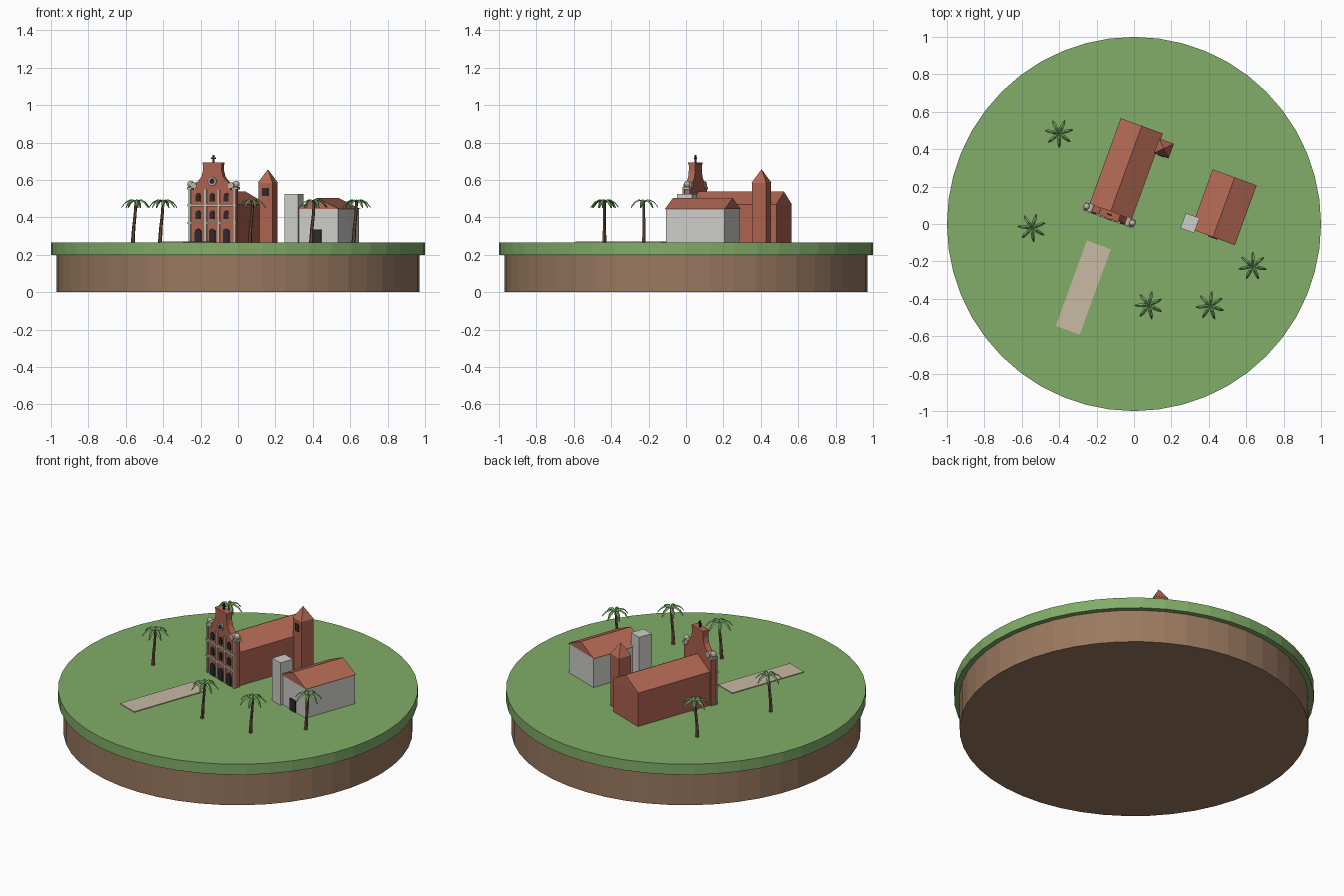
import bpy, bmesh, math
from mathutils import Matrix, Vector

if "Cube" in bpy.data.objects:
    bpy.data.objects.remove(bpy.data.objects["Cube"])

GROUND = 0.265
TURN = math.radians(-20)


def material(name, r, g, b):
    m = bpy.data.materials.new(name)
    m.use_nodes = True
    m.diffuse_color = (r, g, b, 1)
    m.node_tree.nodes["Principled BSDF"].inputs["Base Color"].default_value = (r, g, b, 1)
    return m


grass = material("grass green", 0.22, 0.42, 0.14)
soil = material("soil brown", 0.32, 0.19, 0.115)
brick = material("red brick", 0.42, 0.125, 0.078)
tile = material("roof tile", 0.45, 0.14, 0.09)
plaster = material("pale plaster", 0.61, 0.61, 0.58)
sand = material("sand path", 0.58, 0.49, 0.37)
trim = material("stone trim", 0.52, 0.47, 0.37)
bark = material("palm bark", 0.16, 0.085, 0.05)
leaf = material("palm leaf", 0.18, 0.40, 0.13)
dark = material("dark opening", 0.025, 0.023, 0.027)


def frame(x, y):
    return Matrix.Translation((x, y, GROUND)) @ Matrix.Rotation(TURN, 4, "Z")


def finish(name, bm, mat, place=Matrix()):
    bmesh.ops.recalc_face_normals(bm, faces=bm.faces)
    me = bpy.data.meshes.new(name)
    bm.to_mesh(me)
    bm.free()
    me.materials.append(mat)
    ob = bpy.data.objects.new(name, me)
    ob.matrix_world = place
    bpy.context.collection.objects.link(ob)
    return ob


def prism(name, outline, y0, y1, mat, place):
    """Extrude an x-z outline from depth y0 to y1."""
    bm = bmesh.new()
    face = bm.faces.new([bm.verts.new((x, y0, z)) for x, z in outline])
    new = bmesh.ops.extrude_face_region(bm, geom=[face])["geom"]
    for v in new:
        if isinstance(v, bmesh.types.BMVert):
            v.co.y = y1
    return finish(name, bm, mat, place)


def box(name, x, y0, y1, z0, z1, width, mat, place):
    h = width / 2
    return prism(name, [(x - h, z0), (x + h, z0), (x + h, z1), (x - h, z1)], y0, y1, mat, place)


def arch(name, x, z0, z1, width, mat, place, y=0.0):
    r = width / 2
    pts = [(x - r, z0), (x + r, z0)]
    for i in range(9):
        a = math.pi * i / 8
        pts.append((x + r * math.cos(a), z1 - r + r * math.sin(a)))
    return prism(name, pts, y - 0.006, y + 0.002, mat, place)


def cone(name, r0, r1, depth, sides, centre, mat, place=Matrix(), rot=Matrix()):
    bm = bmesh.new()
    bmesh.ops.create_cone(bm, cap_ends=True, segments=sides, radius1=r0, radius2=r1, depth=depth,
                          matrix=Matrix.Translation(centre) @ rot)
    return finish(name, bm, mat, place)


# Island base
cone("soil_base", 0.97, 0.97, 0.2, 48, (0, 0, 0.1), soil)
cone("grass_top", 1, 1, GROUND - 0.2, 48, (0, 0, (GROUND + 0.2) / 2), grass)

# Path leading to the church
box("path", 0, -0.243, 0.243, -0.005, 0.005, 0.136, sand, frame(-0.271, -0.34))

# Church nave and roof
church = frame(-0.131, 0.05)
box("nave", 0, 0.01, 0.505, 0, 0.205, 0.238, brick, church)
prism("nave_roof", [(-0.12, 0.205), (0.12, 0.205), (0, 0.272)], 0.01, 0.505, tile, church)

# Church front with curved gable
half = [(0.132, 0), (0.132, 0.285), (0.1, 0.285), (0.096, 0.315), (0.08, 0.33),
        (0.062, 0.352), (0.053, 0.385), (0.053, 0.428)]
prism("church_front", half + [(-x, z) for x, z in reversed(half)], -0.018, 0.018, brick, church)
box("gable_cap", 0, -0.021, 0.021, 0.418, 0.428, 0.112, brick, church)

# Stone bands, pilasters and openings
for i, z in enumerate((0.105, 0.2)):
    box(f"stone_band_{i}", 0, -0.027, -0.015, z - 0.006, z + 0.006, 0.275, trim, church)
for i, x in enumerate((-0.128, -0.038, 0.038, 0.128)):
    box(f"pilaster_{i}", x, -0.025, -0.015, 0, 0.285, 0.013, trim, church)
for i, x in enumerate((-0.08, 0, 0.08)):
    arch(f"church_door_{i}", x, 0, 0.075, 0.036, dark, church, -0.018)
    arch(f"lower_window_{i}", x, 0.125, 0.172, 0.026, dark, church, -0.018)
    arch(f"upper_window_{i}", x, 0.22, 0.265, 0.026, dark, church, -0.018)

# Round window and its stone ring
lying = Matrix.Rotation(math.pi / 2, 4, "X")
cone("rosette_ring", 0.024, 0.024, 0.012, 16, (0, -0.02, 0.328), trim, church, lying)
cone("rosette_glass", 0.014, 0.014, 0.006, 16, (0, -0.025, 0.328), dark, church, lying)

# Scrolls and urns on the shoulders
for side, s in (("left", 1), ("right", -1)):
    cone(f"{side}_scroll", 0.017, 0.017, 0.044, 12, (s * 0.106, 0, 0.305), trim, church, lying)
    box(f"{side}_plinth", s * 0.13, -0.02, 0.02, 0.283, 0.298, 0.026, trim, church)
    bm = bmesh.new()
    bmesh.ops.create_uvsphere(bm, u_segments=10, v_segments=6, radius=0.018,
                              matrix=Matrix.Translation((s * 0.13, 0, 0.313)))
    finish(f"{side}_urn", bm, trim, church)

# Cross on the gable
box("cross_post", 0, -0.004, 0.004, 0.428, 0.468, 0.008, dark, church)
box("cross_arm", 0, -0.004, 0.004, 0.448, 0.455, 0.026, dark, church)

# Bell tower
box("bell_tower", 0.152, 0.392, 0.472, 0, 0.32, 0.08, brick, church)
cone("tower_roof", 0.059, 0, 0.072, 4, (0.152, 0.432, 0.356), tile, church,
     Matrix.Rotation(math.pi / 4, 4, "Z"))
box("tower_window", 0.152, 0.387, 0.394, 0.25, 0.293, 0.034, dark, church)

# House with gabled roof, door and corner block
house = frame(0.422, -0.07)
box("house_walls", 0, 0.003, 0.337, 0, 0.183, 0.236, plaster, house)
prism("house_roof", [(-0.125, 0.18), (0.125, 0.18), (0, 0.238)], 0, 0.34, tile, house)
box("house_door", 0, -0.005, 0.005, 0, 0.07, 0.052, dark, house)
box("corner_block", 0, -0.043, 0.043, 0, 0.26, 0.078, plaster, frame(0.299, 0.005))


# Palms
def frond(bm, top, angle):
    out = Vector((math.cos(angle), math.sin(angle), 0))
    across = Vector((-out.y, out.x, 0))
    stations = [(0, 0, 0.005), (0.03, 0.009, 0.01), (0.056, -0.004, 0.009), (0.076, -0.03, 0.003)]
    rows = []
    for reach, rise, w in stations:
        mid = top + out * reach + Vector((0, 0, rise))
        low = Vector((0, 0, -0.006))
        rows.append([bm.verts.new(p) for p in (mid - across * w + low, mid, mid + across * w + low,
                                               mid + low)])
    for a, b in zip(rows, rows[1:]):
        for i in range(4):
            j = (i + 1) % 4
            bm.faces.new((a[i], a[j], b[j], b[i]))
    bm.faces.new(rows[0])
    bm.faces.new(rows[-1])


def palm(number, x, y):
    place = Matrix.Translation((x, y, GROUND))
    lean = [(-0.012, 0, 0.011), (-0.008, 0.075, 0.009), (0, 0.15, 0.008), (0.004, 0.222, 0.007)]
    bm = bmesh.new()
    rings = [[bm.verts.new((dx + r * math.cos(k * math.pi / 3), r * math.sin(k * math.pi / 3), z))
              for k in range(6)] for dx, z, r in lean]
    for a, b in zip(rings, rings[1:]):
        for k in range(6):
            bm.faces.new((a[k], a[k - 1], b[k - 1], b[k]))
    bm.faces.new(rings[0])
    bm.faces.new(rings[-1])
    finish(f"palm_trunk_{number}", bm, bark, place)
    bm = bmesh.new()
    for k in range(7):
        frond(bm, Vector((0.004, 0, 0.222)), 0.25 + number + k * math.tau / 7)
    finish(f"palm_crown_{number}", bm, leaf, place)


for n, (x, y) in enumerate([(-0.405, 0.485), (-0.55, -0.02), (0.075, -0.435), (0.403, -0.437), (0.63, -0.225)]):
    palm(n, x, y)
